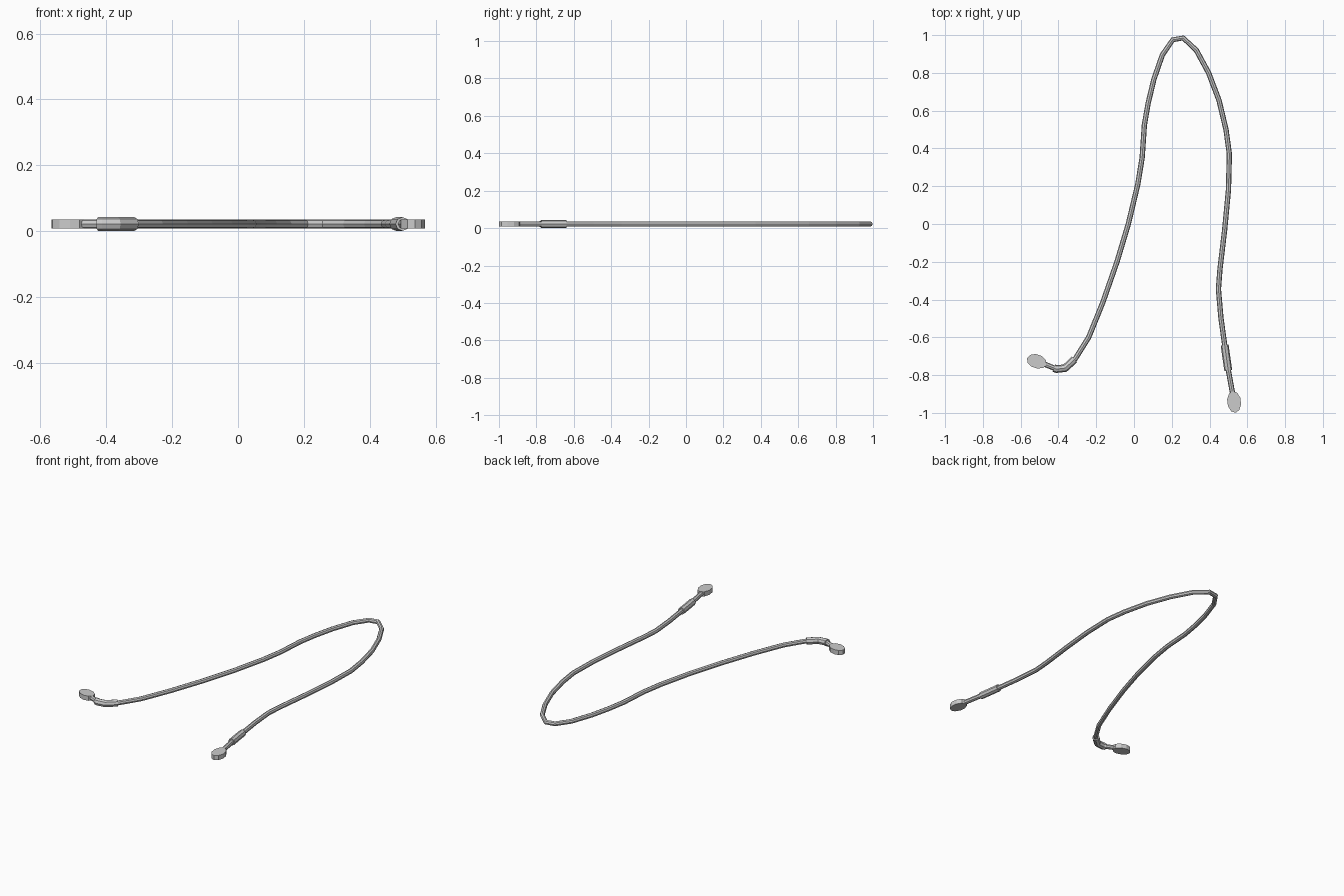
import bpy, bmesh
from math import cos, sin, pi, atan2

if "Cube" in bpy.data.objects:
    bpy.data.objects.remove(bpy.data.objects["Cube"])

Z = 0.022  # height of the cable centre line


def tube(name, pts, radius):
    """Eight-sided flat-shaded tube along a path of (x, y) points."""
    cu = bpy.data.curves.new(name, 'CURVE')
    cu.dimensions = '3D'
    cu.bevel_depth = radius
    cu.bevel_resolution = 2
    cu.use_fill_caps = True
    sp = cu.splines.new('POLY')
    sp.points.add(len(pts) - 1)
    for p, (x, y) in zip(sp.points, pts):
        p.co = (x, y, Z, 1)
    sp.use_smooth = False
    ob = bpy.data.objects.new(name, cu)
    bpy.context.collection.objects.link(ob)
    bpy.ops.object.select_all(action='DESELECT')
    ob.select_set(True)
    bpy.context.view_layer.objects.active = ob
    bpy.ops.object.convert(target='MESH')
    return ob


def pad(name, centre, direction, half_len, half_wid, half_h=0.014, sides=10):
    """Flat oval end pad, its long axis along the given direction."""
    bm = bmesh.new()
    ring = [bm.verts.new((half_len * cos(2 * pi * i / sides),
                          half_wid * sin(2 * pi * i / sides), -half_h))
            for i in range(sides)]
    face = bm.faces.new(ring)
    ext = bmesh.ops.extrude_face_region(bm, geom=[face])
    top = [v for v in ext['geom'] if isinstance(v, bmesh.types.BMVert)]
    bmesh.ops.translate(bm, verts=top, vec=(0, 0, 2 * half_h))
    bmesh.ops.recalc_face_normals(bm, faces=bm.faces)
    me = bpy.data.meshes.new(name)
    bm.to_mesh(me)
    bm.free()
    ob = bpy.data.objects.new(name, me)
    ob.location = (*centre, Z)
    ob.rotation_euler.z = atan2(direction[1], direction[0])
    bpy.context.collection.objects.link(ob)


# Main cable, from the left pad round the bend to the right pad
tube('cable', [
    (-0.50, -0.733), (-0.466, -0.745), (-0.41, -0.768), (-0.365, -0.763),
    (-0.31, -0.712), (-0.24, -0.60), (-0.165, -0.415), (-0.09, -0.20),
    (-0.03, 0.0), (0.02, 0.21), (0.043, 0.35), (0.055, 0.525),
    (0.075, 0.64), (0.105, 0.765), (0.15, 0.895), (0.205, 0.975),
    (0.26, 0.985), (0.33, 0.92), (0.395, 0.80), (0.45, 0.655),
    (0.487, 0.50), (0.505, 0.37), (0.50, 0.18), (0.48, -0.03),
    (0.455, -0.24), (0.447, -0.345), (0.46, -0.495), (0.48, -0.64),
    (0.497, -0.76), (0.526, -0.92)], 0.014)

# Thicker sleeves near each end
tube('left_sleeve', [(-0.424, -0.763), (-0.41, -0.768), (-0.365, -0.763),
                     (-0.315, -0.717)], 0.021)
tube('right_sleeve', [(0.48, -0.64), (0.488, -0.70), (0.499, -0.775)], 0.021)

# Oval end pads
pad('left_pad', (-0.515, -0.727), (-1, 0.33), 0.054, 0.037)
pad('right_pad', (0.530, -0.942), (0.12, -1), 0.058, 0.037)
